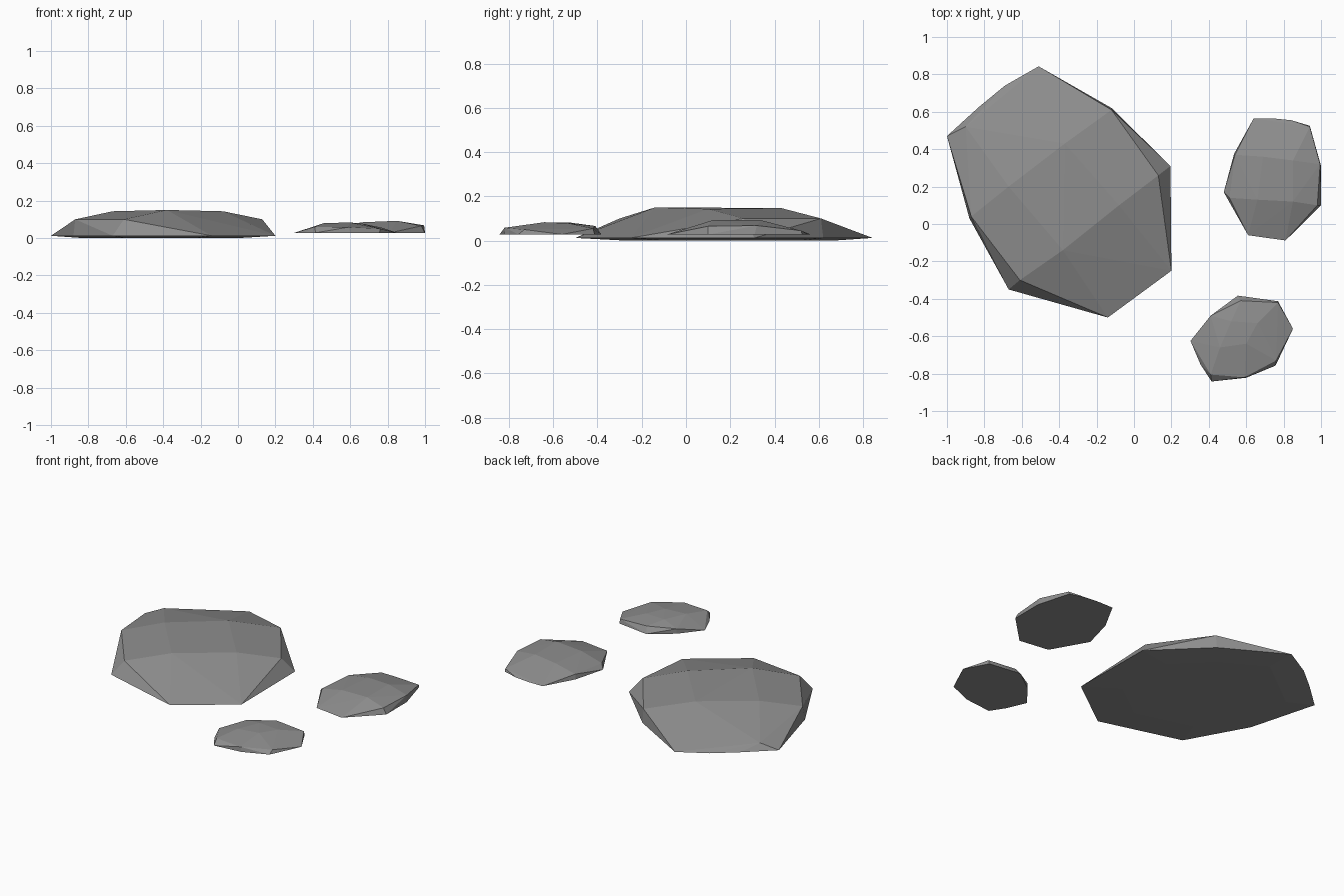
import bpy, bmesh

if "Cube" in bpy.data.objects:
    bpy.data.objects.remove(bpy.data.objects["Cube"])

# dark grey rock
rock = bpy.data.materials.new("dark_rock")
rock.diffuse_color = (0.27, 0.27, 0.27, 1)
rock.use_nodes = True
rock.node_tree.nodes["Principled BSDF"].inputs["Base Color"].default_value = rock.diffuse_color


def stone(name, base, base_z, upper, underside=None):
    """Faceted flat stone: hull of a ground outline and a few raised corners."""
    bm = bmesh.new()
    points = [(x, y, base_z) for x, y in base] + list(upper)
    if underside is not None:
        # slightly inset lower face
        cx = sum(p[0] for p in base) / len(base)
        cy = sum(p[1] for p in base) / len(base)
        points += [(cx + (x - cx) * 0.7, cy + (y - cy) * 0.7, underside)
                   for x, y in base]
    for p in points:
        bm.verts.new(p)
    hull = bmesh.ops.convex_hull(bm, input=bm.verts[:])
    loose = {v for v in hull["geom_interior"] + hull["geom_unused"]
             if isinstance(v, bmesh.types.BMVert)}
    bmesh.ops.delete(bm, geom=list(loose), context='VERTS')
    # merge coplanar triangles into larger facets
    bmesh.ops.dissolve_limit(bm, angle_limit=0.02, verts=bm.verts[:],
                             edges=bm.edges[:])
    bmesh.ops.recalc_face_normals(bm, faces=bm.faces[:])
    mesh = bpy.data.meshes.new(name)
    bm.to_mesh(mesh)
    bm.free()
    mesh.materials.append(rock)
    obj = bpy.data.objects.new(name, mesh)
    bpy.context.collection.objects.link(obj)
    return obj


# large stone, two rows of raised corners across the top
stone("large_stone",
      [(-1, .47), (-.83, .625), (-.69, .74), (-.51, .843), (-.12, .62),
       (.195, .31), (.2, -.25), (-.14, -.5), (-.67, -.35), (-.88, .03)], 0.012,
      [(-.61, -.30, .10), (-.38, -.14, .15), (-.08, .10, .143), (.13, .26, .10),
       (-.87, .04, .10), (-.67, .20, .143), (-.37, .43, .147), (-.12, .61, .10),
       (-.90, .52, .052)],
      underside=0.0)

# medium stone on the right
stone("medium_stone",
      [(.64, .565), (.74, .565), (.84, .555), (.94, .525), (1, .31),
       (1, .10), (.81, -.088), (.61, -.06), (.48, .17), (.535, .375)], 0.027,
      [(.51, .14, .05), (.66, .13, .084), (.85, .12, .092), (.98, .10, .065),
       (.54, .37, .058), (.69, .36, .085), (.85, .34, .092), (.995, .32, .068),
       (.94, .52, .045)])

# small stone at the front
stone("small_stone",
      [(.555, -.383), (.77, -.413), (.85, -.56), (.757, -.757), (.6, -.822),
       (.415, -.842), (.355, -.75), (.302, -.625), (.41, -.49)], 0.028,
      [(.41, -.805, .06), (.59, -.82, .058), (.76, -.73, .05),
       (.41, -.49, .06), (.57, -.41, .066), (.77, -.42, .055),
       (.46, -.66, .08), (.52, -.52, .081), (.60, -.64, .083), (.66, -.53, .078)])
